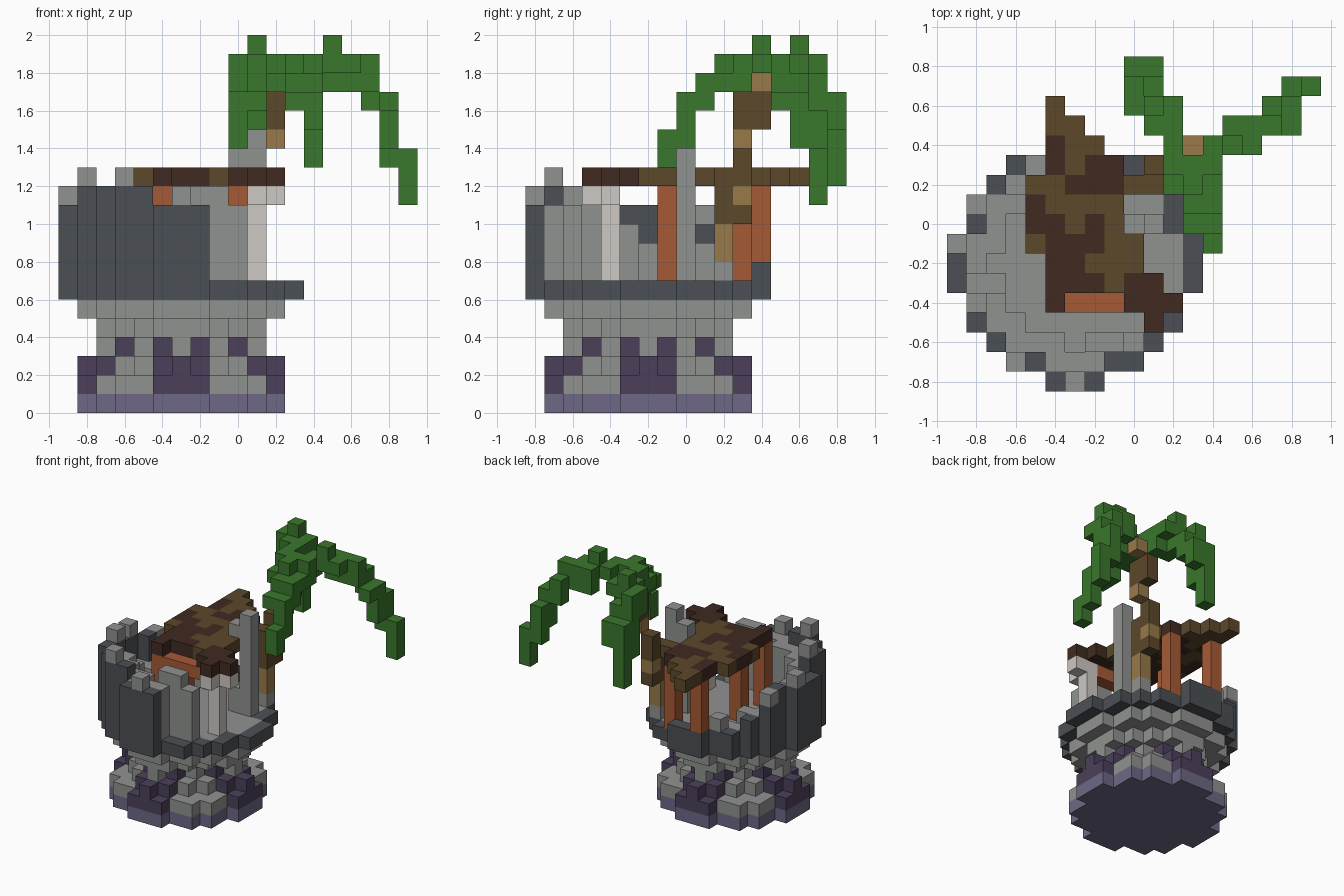
import bpy
import bmesh
from mathutils import Vector

cube = bpy.data.objects.get("Cube")
if cube:
    bpy.data.objects.remove(cube, do_unlink=True)

UNIT = 0.1
CENTRE_X, CENTRE_Y = -3, -2          # tower axis, in blocks
PALETTE = {
    "stone": "909290", "slate": "4b4f54", "shadow_purple": "4c405b",
    "lavender": "6e6886", "leaf_green": "39772b", "rust_wood": "a65a35",
    "pale_stone": "cdc8c3", "dark_plank": "402a21", "olive_plank": "5c482a",
    "tan_bark": "987a49",
}


def linear(hex_code):
    channels = [int(hex_code[n:n + 2], 16) / 255 for n in (0, 2, 4)]
    return [c / 12.92 if c < 0.04045 else ((c + 0.055) / 1.055) ** 2.4
            for c in channels] + [1.0]


def make_material(name, hex_code):
    mat = bpy.data.materials.new(name)
    mat.use_nodes = True
    colour = linear(hex_code)
    mat.diffuse_color = colour
    shader = next(n for n in mat.node_tree.nodes if n.type == "BSDF_PRINCIPLED")
    shader.inputs["Base Color"].default_value = colour
    shader.inputs["Roughness"].default_value = 0.9
    return mat


MATERIALS = {name: make_material(name, code) for name, code in PALETTE.items()}


def build(name, cells):
    """Turn a {(i, j, k): material name} dictionary into a block mesh."""
    mesh = bpy.data.meshes.new(name)
    used = sorted(set(cells.values()))
    for key in used:
        mesh.materials.append(MATERIALS[key])
    bm = bmesh.new()
    for cell, key in cells.items():
        middle = Vector((cell[0], cell[1], cell[2] + 0.5))
        for axis in range(3):
            for sign in (-1, 1):
                out = Vector((0, 0, 0))
                out[axis] = sign
                if tuple(int(c + o) for c, o in zip(cell, out)) in cells:
                    continue
                u, v = Vector((0, 0, 0)), Vector((0, 0, 0))
                u[(axis + 1) % 3] = 0.5
                v[(axis + 2) % 3] = 0.5 * sign
                face_mid = middle + out * 0.5
                corners = (-u - v, u - v, u + v, v - u)
                face = bm.faces.new(
                    [bm.verts.new((face_mid + c) * UNIT) for c in corners])
                face.material_index = used.index(key)
    bmesh.ops.remove_doubles(bm, verts=bm.verts, dist=UNIT / 100)
    bm.to_mesh(mesh)
    bm.free()
    obj = bpy.data.objects.new(name, mesh)
    bpy.context.collection.objects.link(obj)
    return obj


def columns(key, *runs):
    """Upright runs of blocks: (i, j, lowest level, highest level)."""
    return {(i, j, k): key for i, j, low, high in runs
            for k in range(low, high + 1)}


def disc(radius):
    """Offsets from the tower axis inside a block circle."""
    span = range(-radius, radius + 1)
    return [(x, y) for x in span for y in span
            if x * x + y * y <= radius * radius + 1]


def at(x, y, k):
    return (x + CENTRE_X, y + CENTRE_Y, k)


# Foundation and buttressed foot
build("foundation", {at(x, y, 0): "lavender" for x, y in disc(5)})

foot = {}
for x, y in disc(5):
    near, far = sorted((abs(x), abs(y)))
    foot[at(x, y, 1)] = "shadow_purple" if near <= 1 else "stone"
    if (x, y) in disc(4) or near == 0:
        arm = near <= 1 and far >= 4
        foot[at(x, y, 2)] = "shadow_purple" if arm else "stone"
    if (x, y) in disc(3) or (near == 0 and far == 4):
        notch = (near, far) == (1, 3)
        foot[at(x, y, 3)] = "shadow_purple" if notch else "stone"
build("tower_foot", foot)

# Flaring tower top with floor
collar = {at(x, y, radius): "stone" for radius in (4, 5) for x, y in disc(radius)}
for x, y in disc(6):
    collar[at(x, y, 6)] = "stone" if (x, y) in disc(5) else "slate"
build("tower_collar", collar)


# Ruined wall: slate outside, stone lining, missing on the left side
def wall_top(x, y):
    if y > 0:
        return max(7, min(10, 12 - y))
    return 10 if y == -6 or y >= -1 else 11


wall = {}
for x, y in disc(6):
    if (x, y) not in disc(5):
        if x > 1:
            continue
        key, top = "slate", wall_top(x, y)
    elif x * x + y * y >= 17 and (x <= 0 or (x <= 3 and y <= -4)):
        key, top = "stone", wall_top(x, y) - 1
        if y >= 0:
            top = min(top, 8)
    else:
        continue
    for k in range(7, top + 1):
        wall[at(x, y, k)] = key
wall.update(columns("stone", (-9, -1, 11, 11), (-8, -4, 12, 12), (-8, 1, 10, 10),
                    (-6, -7, 12, 12), (-3, -8, 11, 11), (-2, -6, 11, 11),
                    (-1, -6, 11, 11), (-5, 3, 8, 8)))
build("ruined_wall", wall)

# Standing pillars and rubble
build("tall_pillar", columns("stone", (1, 0, 7, 14), (0, 0, 12, 13)))
build("pale_pillar", columns("pale_stone", (1, -4, 7, 11), (2, -4, 11, 11),
                             (1, -5, 11, 11)))
build("rubble", columns("stone", (0, 0, 7, 8), (1, 2, 7, 7)))

# Wooden posts and the front beam
build("wooden_posts", columns("rust_wood", (-4, 4, 8, 11), (-1, 3, 7, 11),
                              (-4, -1, 7, 11), (-4, -4, 7, 11)))
build("front_beam", {(i, -4, 11): "rust_wood" for i in range(-3, 1)})

# Patched plank roof, drawn back to front (O olive, D dark)
ROOF = """
.O......
.OO.....
.DOO....
.DODD...
OODDDO..
DOOOO...
DDODO...
ODDDOO..
.DDOOO..
.DDDODD.
.D...DDD
......D.
""".split()
PLANKS = {"O": "olive_plank", "D": "dark_plank"}
build("plank_roof", {(col - 5, 6 - row, 12): PLANKS[mark]
                     for row, line in enumerate(ROOF)
                     for col, mark in enumerate(line) if mark in PLANKS})

# Palm trunk with tan bark rings
trunk = columns("olive_plank", (1, 2, 10, 12), (1, 3, 10, 13), (2, 3, 15, 16),
                (2, 4, 15, 16))
trunk.update(columns("tan_bark", (1, 2, 8, 9), (1, 3, 11, 11), (2, 3, 14, 14),
                     (3, 4, 17, 17)))
build("palm_trunk", trunk)

# Three drooping palm fronds
FRONDS = {
    "front_frond": [(2, 3, 17, 18), (3, 3, 17, 18), (4, 3, 17, 18),
                    (2, 2, 17, 17), (3, 2, 17, 18), (4, 2, 17, 17),
                    (3, 1, 16, 17), (4, 1, 16, 17), (3, 0, 16, 16),
                    (4, 0, 14, 16), (4, -1, 13, 14)],
    "back_frond": [(2, 4, 17, 18), (2, 5, 17, 18), (1, 5, 17, 18),
                   (1, 6, 17, 19), (2, 6, 18, 18), (0, 6, 17, 18),
                   (0, 7, 14, 18), (1, 7, 16, 17),
                   (0, 8, 12, 16), (1, 8, 15, 16)],
    "left_frond": [(4, 4, 18, 18), (5, 4, 18, 19), (6, 4, 18, 18),
                   (5, 5, 17, 18), (6, 5, 17, 18), (7, 5, 17, 18),
                   (8, 5, 16, 16), (7, 6, 16, 17), (8, 6, 14, 16),
                   (8, 7, 13, 15), (9, 7, 11, 13)],
}
for name, runs in FRONDS.items():
    build(name, columns("leaf_green", *runs))
